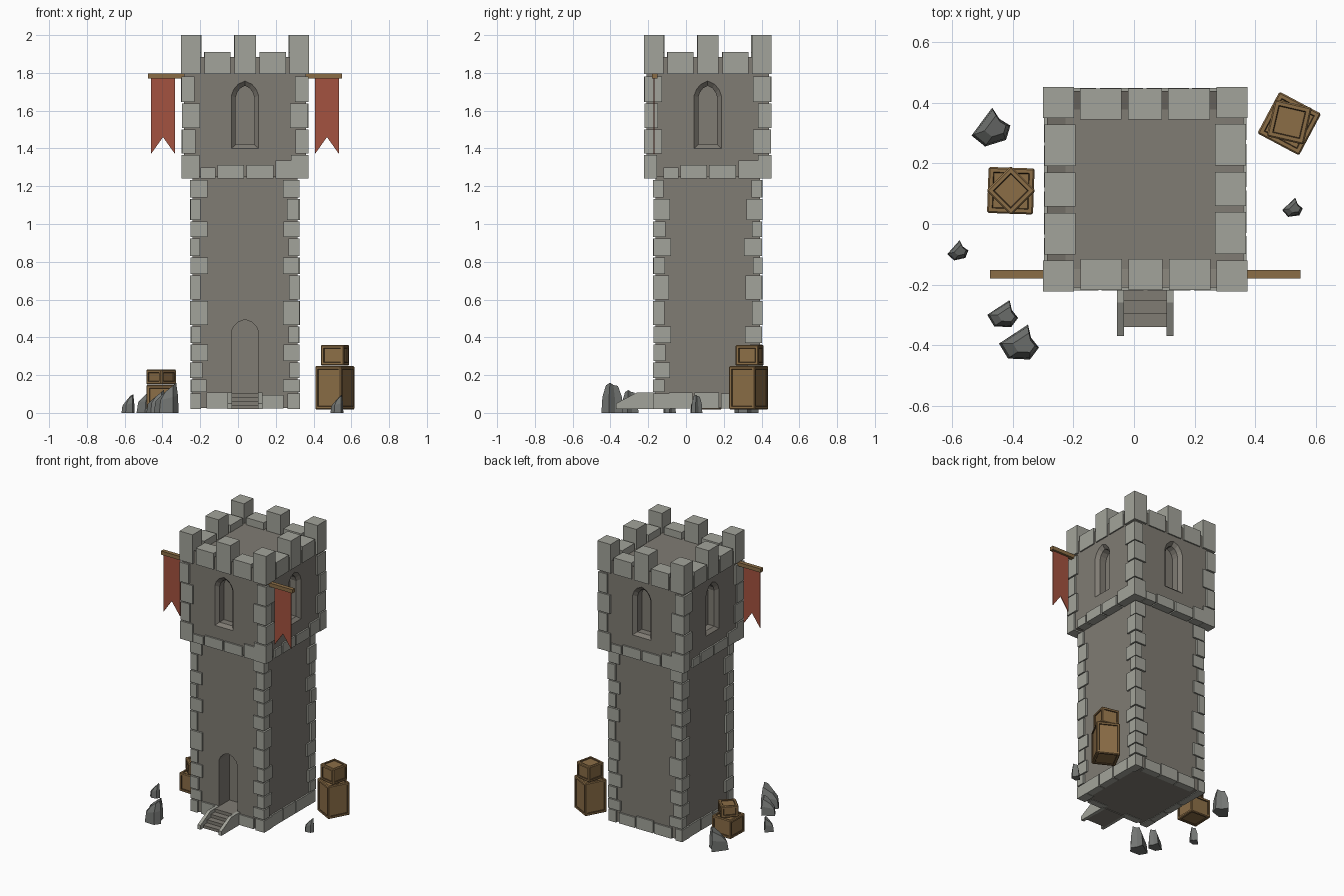
import bpy, bmesh, math, random
from mathutils import Matrix, Vector

if "Cube" in bpy.data.objects:
    bpy.data.objects.remove(bpy.data.objects["Cube"])

random.seed(4)
CX, CY = 0.037, 0.115          # tower axis
SHAFT, UPPER = 0.277, 0.324    # half widths of the wall planes


def material(name, rgb):
    m = bpy.data.materials.new(name)
    m.diffuse_color = (*rgb, 1)
    m.use_nodes = True
    m.node_tree.nodes["Principled BSDF"].inputs["Base Color"].default_value = m.diffuse_color
    return m


WALL = material("wall grey", (0.215, 0.20, 0.172))
STONE = material("light stone", (0.365, 0.37, 0.325))
ROCK = material("rock grey", (0.17, 0.178, 0.17))
WOOD = material("wood", (0.26, 0.155, 0.062))
DARK = material("dark wood", (0.085, 0.05, 0.022))
RED = material("banner red", (0.37, 0.085, 0.05))


def finish(name, bm, mats, matrix=None):
    bmesh.ops.recalc_face_normals(bm, faces=bm.faces)
    if matrix:
        bm.transform(matrix)
    me = bpy.data.meshes.new(name)
    bm.to_mesh(me)
    bm.free()
    for m in mats:
        me.materials.append(m)
    ob = bpy.data.objects.new(name, me)
    bpy.context.collection.objects.link(ob)
    return ob


def box(bm, x0, x1, y0, y1, z0, z1, m=None):
    size = Matrix.Diagonal((x1 - x0, y1 - y0, z1 - z0, 1))
    pos = Matrix.Translation(((x0 + x1) / 2, (y0 + y1) / 2, (z0 + z1) / 2))
    return bmesh.ops.create_cube(bm, size=1, matrix=(m or Matrix()) @ pos @ size)["verts"]


def loft(bm, rings):
    rows = [[bm.verts.new(p) for p in r] for r in rings]
    n = len(rows[0])
    for a, b in zip(rows, rows[1:]):
        for i in range(n):
            bm.faces.new((a[i], a[(i + 1) % n], b[(i + 1) % n], b[i]))
    bm.faces.new(rows[0])
    bm.faces.new(rows[-1])


def turn(k):
    return Matrix.Rotation(k * math.pi / 2, 4, 'Z')


TOWER = Matrix.Translation((CX, CY, 0))


def arch(w, z0, spring, top, y):
    """Pointed arch outline in the plane y."""
    left = [(-w, z0), (-w, spring), (-w * 0.83, spring + (top - spring) * 0.42),
            (-w * 0.5, spring + (top - spring) * 0.78)]
    pts = left + [(0, top)] + [(-x, z) for x, z in reversed(left)]
    return [Vector((x, y, z)) for x, z in pts]


def cut(ob, cutter):
    mod = ob.modifiers.new("cut", 'BOOLEAN')
    mod.object, mod.solver = cutter, 'EXACT'
    bpy.context.view_layer.objects.active = ob
    bpy.ops.object.modifier_apply(modifier="cut")
    bpy.data.objects.remove(cutter)


# Shaft with the door recess
bm = bmesh.new()
box(bm, -SHAFT, SHAFT, -SHAFT, SHAFT, 0.025, 1.26)
shaft = finish("tower_shaft", bm, [WALL], TOWER)
bm = bmesh.new()
loft(bm, [arch(0.072, 0.105, 0.43, 0.495, y) for y in (-0.4, -0.16)])
cut(shaft, finish("door_cutter", bm, [WALL], TOWER))

# Upper room with sunken roof floor and four bevelled window recesses
bm = bmesh.new()
box(bm, -UPPER, UPPER, -UPPER, UPPER, 1.25, 1.885)
bm.faces.ensure_lookup_table()
top = max(bm.faces, key=lambda f: f.calc_center_median().z)
bmesh.ops.inset_individual(bm, faces=[top], thickness=0.085)
bmesh.ops.translate(bm, verts=top.verts, vec=(0, 0, -0.025))
upper = finish("upper_room", bm, [WALL], TOWER)
for k in range(4):
    bm = bmesh.new()
    loft(bm, [arch(0.072, 1.40, 1.68, 1.757, -0.36), arch(0.072, 1.40, 1.68, 1.757, -UPPER),
              arch(0.05, 1.42, 1.67, 1.732, -UPPER + 0.022), arch(0.05, 1.42, 1.67, 1.732, -UPPER + 0.07)])
    cut(upper, finish("window_cutter", bm, [WALL], TOWER @ turn(k)))

# Corner stones of the shaft: long and short sides alternate
rows = [0.02, 0.11, 0.185, 0.275, 0.37, 0.465, 0.6, 0.735, 0.83, 0.93, 1.02, 1.14, 1.24]
bm = bmesh.new()
for k in range(4):
    for i, (a, b) in enumerate(zip(rows, rows[1:])):
        h = 0.286 + random.uniform(0, 0.005)
        wx, wy = (0.09, 0.06) if (i + k) % 2 else (0.06, 0.09)
        wx += random.uniform(-0.008, 0.008)
        wy += random.uniform(-0.008, 0.008)
        box(bm, -h, -h + wx, -h, -h + wy, a, b - 0.007, turn(k))
finish("shaft_corner_stones", bm, [STONE], TOWER)

# Corner stones of the upper room
rows = [1.24, 1.373, 1.508, 1.645, 1.788]
bm = bmesh.new()
for k in range(4):
    for i, (a, b) in enumerate(zip(rows, rows[1:])):
        h = 0.332 + random.uniform(0, 0.006)
        wx, wy = (0.095, 0.07) if (i + k) % 2 == 0 else (0.07, 0.095)
        box(bm, -h, -h + wx, -h, -h + wy, a, b - 0.007, turn(k))
finish("upper_corner_stones", bm, [STONE], TOWER)

# Stones along the foot of the shaft (gap for the stairs in front)
bm = bmesh.new()
for k in range(4):
    spans = [(-0.205, -0.075), (0.075, 0.205)]
    if k:
        spans = [(-0.205, -0.08), (-0.07, 0.06), (0.07, 0.205)]
    for a, b in spans:
        box(bm, a, b, -0.288, -0.24, 0.022, random.uniform(0.095, 0.108), turn(k))
finish("foot_stones", bm, [STONE], TOWER)

# Stones along the lower edge of the upper room
bm = bmesh.new()
for k in range(4):
    for a, b, z in ((-0.235, -0.155, 1.30), (-0.145, -0.005, 1.312),
                    (0.008, 0.15, 1.312), (0.162, 0.265, 1.335)):
        box(bm, a, b, -0.335, -0.265, 1.242, z, turn(k))
finish("ledge_stones", bm, [STONE], TOWER)

# Battlements: tall corner and middle blocks, lower blocks between
bm = bmesh.new()
for k in range(4):
    box(bm, -0.338, -0.235, -0.338, -0.235, 1.795, 2.0, turn(k))
    box(bm, -0.055, 0.057, -0.333, -0.23, 1.795, 2.0, turn(k))
    for s in (-0.145, 0.147):
        box(bm, s - 0.069, s + 0.069, -0.333, -0.23, 1.795, 1.91, turn(k))
finish("battlements", bm, [STONE], TOWER)

# Stairs with side walls
bm = bmesh.new()
for i in range(4):
    box(bm, -0.075, 0.075, -0.455 + i * 0.043, -0.27, 0.02, 0.04 + i * 0.022)
finish("stair_steps", bm, [WALL], TOWER)
bm = bmesh.new()
side = [(-0.27, 0.02), (-0.485, 0.02), (-0.485, 0.05), (-0.375, 0.108), (-0.27, 0.108)]
for s in (-1, 1):
    loft(bm, [[(s * x, y, z) for y, z in side] for x in (0.07, 0.093)])
finish("stair_side_walls", bm, [STONE], TOWER)

# Poles and swallow-tailed banners
for s, word in ((-1, "left"), (1, "right")):
    bm = bmesh.new()
    x0, x1 = sorted((CX + s * 0.31, CX + s * 0.513))
    box(bm, x0, x1, -0.18, -0.152, 1.77, 1.796)
    finish(word + "_banner_pole", bm, [WOOD])
    bm = bmesh.new()
    cloth = [(0.37, 1.78), (0.498, 1.78), (0.498, 1.37), (0.434, 1.46), (0.37, 1.37)]
    loft(bm, [[(CX + s * x, y, z) for x, z in cloth] for y in (-0.172, -0.167)])
    finish(word + "_banner", bm, [RED])


# Crates: framed boxes with sunken panels and dark grooves
def crate(name, x, y, z0, z1, s, deg):
    bm = bmesh.new()
    box(bm, -s / 2, s / 2, -s / 2, s / 2, z0, z1)
    bmesh.ops.bevel(bm, geom=bm.edges[:], offset=0.005, segments=1, affect='EDGES')
    panels = sorted(bm.faces, key=lambda f: -f.calc_area())[:6]
    bmesh.ops.inset_individual(bm, faces=panels, thickness=0.016)
    groove = bmesh.ops.inset_individual(bm, faces=panels, thickness=0.004, depth=-0.006)
    for f in groove["faces"]:
        f.material_index = 1
    finish(name, bm, [WOOD, DARK],
           Matrix.Translation((x, y, 0)) @ Matrix.Rotation(math.radians(deg), 4, 'Z'))


crate("right_lower_crate", 0.513, 0.332, 0.018, 0.248, 0.156, -28)
crate("right_upper_crate", 0.513, 0.337, 0.25, 0.36, 0.125, -13)
crate("left_lower_crate", -0.407, 0.11, 0.018, 0.148, 0.152, -2)
crate("left_upper_crate", -0.407, 0.11, 0.15, 0.23, 0.115, 45)

# Rocks: leaning, slant-topped chunks from one outline
outline = [(-1, 0), (0.45, 0.95), (0.6, 0.3), (1, -0.2), (0.55, -0.8), (-0.55, -0.75)]


def rock(name, x, y, r, h, deg):
    bm = bmesh.new()
    rings = []
    for f, dx, z, tilt in ((1, 0, 0, 0), (0.9, 0.04, 0.5, 0.1), (0.55, 0.25, 0.85, 0.2)):
        rings.append([((px * f + dx) * r, py * f * r, h * (z + tilt * px)) for px, py in outline])
    loft(bm, rings)
    finish(name, bm, [ROCK],
           Matrix.Translation((x, y, 0)) @ Matrix.Rotation(math.radians(deg), 4, 'Z'))


rock("rock_back_left", -0.475, 0.315, 0.066, 0.14, 20)
rock("rock_left", -0.583, -0.09, 0.035, 0.095, 15)
rock("rock_front_small", -0.434, -0.30, 0.051, 0.115, 0)
rock("rock_front_large", -0.38, -0.395, 0.066, 0.152, 0)
rock("rock_right", 0.523, 0.052, 0.034, 0.092, 10)
